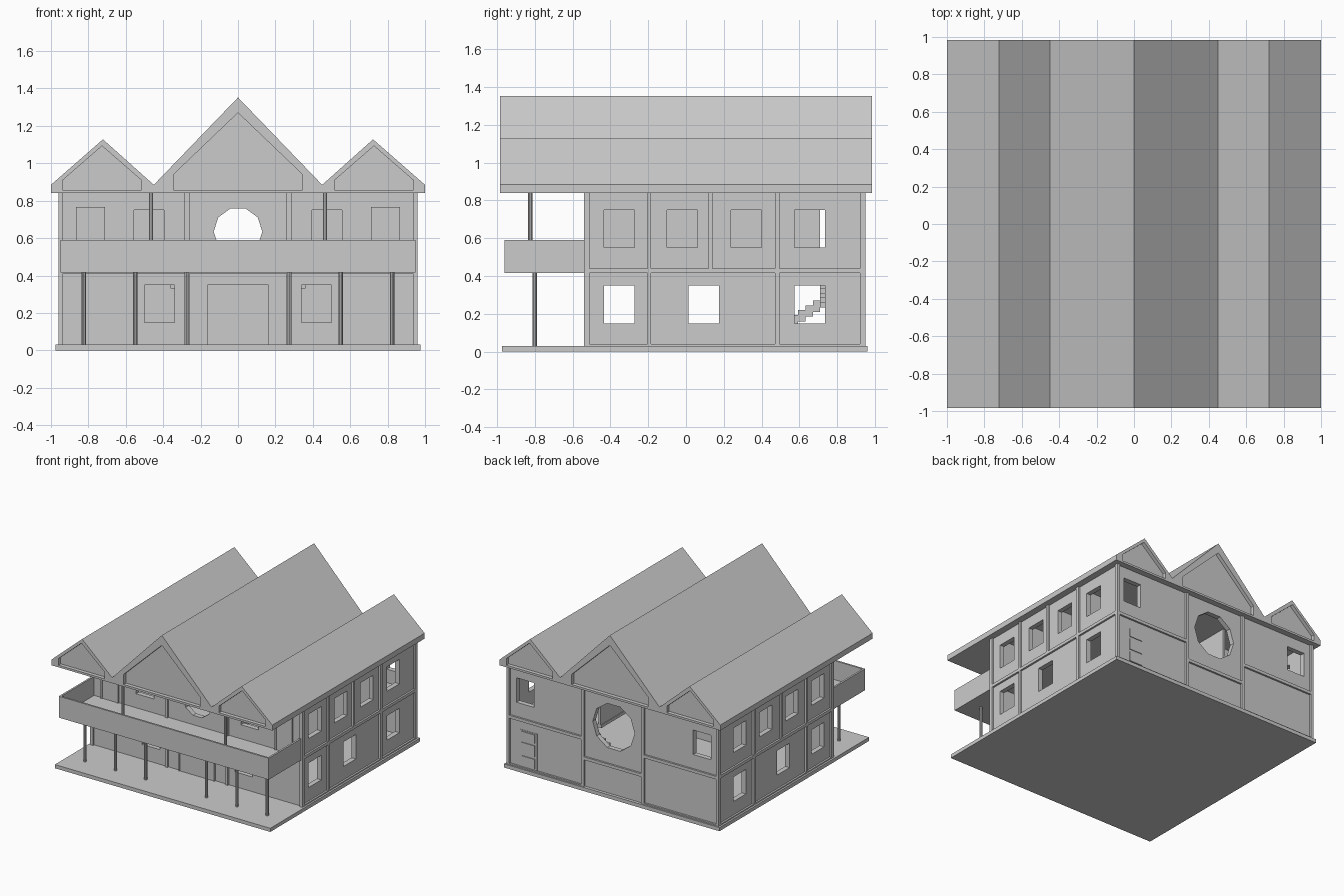
import bpy, bmesh, math
from mathutils import Matrix, Vector

if "Cube" in bpy.data.objects:
    bpy.data.objects.remove(bpy.data.objects["Cube"])


def finish(name, bm, hidden=False):
    bmesh.ops.recalc_face_normals(bm, faces=bm.faces[:])
    me = bpy.data.meshes.new(name)
    bm.to_mesh(me)
    bm.free()
    ob = bpy.data.objects.new(name, me)
    bpy.context.collection.objects.link(ob)
    ob.hide_render = hidden
    if hidden:
        ob.display_type = 'WIRE'
        ob.hide_set(True)
    return ob


def box(bm, x0, x1, y0, y1, z0, z1):
    m = (Matrix.Translation(((x0 + x1) / 2, (y0 + y1) / 2, (z0 + z1) / 2))
         @ Matrix.Diagonal((x1 - x0, y1 - y0, z1 - z0, 1)))
    return bmesh.ops.create_cube(bm, size=1, matrix=m)['verts']


def boxes(name, items, hidden=False):
    bm = bmesh.new()
    for b in items:
        box(bm, *b)
    return finish(name, bm, hidden)


def both(items):
    """Items plus their mirror image in x."""
    return items + [(-b[1], -b[0]) + tuple(b[2:]) for b in items]


def prism(bm, pts, y0, y1):
    """Extrude an (x, z) outline along y."""
    f = bm.faces.new([bm.verts.new((x, y0, z)) for x, z in pts])
    g = bmesh.ops.extrude_face_region(bm, geom=[f])['geom']
    for v in g:
        if isinstance(v, bmesh.types.BMVert):
            v.co.y = y1


def cut(ob, cutter):
    mod = ob.modifiers.new('openings', 'BOOLEAN')
    mod.object = cutter
    mod.operation = 'DIFFERENCE'
    mod.solver = 'EXACT'


def ring(r, cz, n=10):
    return [(r * math.cos(2 * math.pi * i / n), cz + r * math.sin(2 * math.pi * i / n))
            for i in range(n)]


# ground slab
boxes('ground_slab', [(-.975, .975, -.975, .96, 0, .03)])

# wall shell with a hollow inside
bm = bmesh.new()
box(bm, -.945, .945, -.525, .935, .028, .845)
me_in = box(bm, -.905, .905, -.485, .895, .045, .835)
walls_inner = {f for v in me_in for f in v.link_faces}
me = bpy.data.meshes.new('walls')
bmesh.ops.recalc_face_normals(bm, faces=[f for f in bm.faces if f not in walls_inner])
bmesh.ops.recalc_face_normals(bm, faces=list(walls_inner))
bmesh.ops.reverse_faces(bm, faces=list(walls_inner))
bm.to_mesh(me)
bm.free()
walls = bpy.data.objects.new('walls', me)
bpy.context.collection.objects.link(walls)

# window openings
bm = bmesh.new()
up, low = (.55, .75), (.15, .35)
for y in (-.435, -.1, .237, .575):
    box(bm, -1.1, 1.1, y, y + .162, *up)
for y in (-.435, .012, .575):
    box(bm, -1.1, 1.1, y, y + .162, *low)
for b in both([(.395, .555, -.6, -.46, *up), (.34, .5, -.6, -.46, *low),
               (.72, .88, .85, 1, *up)]):
    box(bm, *b)
prism(bm, ring(.13, .635), -.6, -.46)
prism(bm, ring(.19, .58), .85, 1)
cut(walls, finish('window_cutters', bm, True))

# timber frame: corners, side columns and beams
xs = (.94, .96)
frame = [(.935, .96, -.54, -.51, .03, .84), (.935, .96, .92, .95, .03, .84),
         (*xs, -.205, -.185, .03, .84), (*xs, .12, .14, .44, .84),
         (*xs, .47, .495, .03, .84), (*xs, -.52, .93, .415, .44),
         (*xs, -.52, .93, .03, .04)]
# front and back frame
for ya, yb in ((-.54, -.52), (.93, .95)):
    frame += [(.26, .285, ya, yb, .03, .84), (.28, .94, ya, yb, .41, .435)]
frame += [(.28, .94, .93, .95, .03, .04)]
boxes('timber_frame', both(frame) + [(-.27, .27, .93, .95, .25, .275),
                                     (-.27, .27, -.54, -.52, .41, .435)])

# doors with their surrounds
boxes('front_door', both([(0, .15, -.535, -.52, .03, .34), (.15, .162, -.54, -.52, .03, .352)])
      + [(-.15, .15, -.54, -.52, .34, .352)])
boxes('balcony_doors', both([(.72, .855, -.533, -.52, .43, .757), (.71, .72, -.54, -.52, .43, .767),
                             (.855, .865, -.54, -.52, .43, .767), (.72, .855, -.54, -.52, .757, .767)]))
boxes('back_door', [(.69, .85, .93, .938, .04, .34), (.71, .83, .93, .944, .05, .13),
                    (.71, .83, .93, .944, .15, .24), (.71, .83, .93, .944, .26, .33)])

# upper floor around the stair well
boxes('upper_floor', [(-.91, .91, -.49, .36, .415, .44)]
      + both([(.27, .91, .36, .71, .415, .44), (.45, .91, .71, .9, .415, .44)]))
boxes('partition_walls', both([(.275, .295, -.49, .71, .44, .836),
                               (.295, .91, -.205, -.185, .44, .836),
                               (.295, .91, .12, .14, .44, .836),
                               (.295, .91, .47, .49, .44, .836)]))

# stairs: main flight, landing, two side flights
bm = bmesh.new()
n = 9
for i in range(n):
    y = .36 + i * .35 / n
    z = .045 + (i + 1) * .225 / n
    box(bm, -.14, .14, y, y + .35 / n, max(.04, z - .06), z)
box(bm, -.14, .14, .71, .9, .25, .27)
n = 7
for i in range(n):
    x = .14 + i * .31 / n
    z = .27 + (i + 1) * .17 / n
    for b in both([(x, x + .31 / n, .71, .9, z - .06, z)]):
        box(bm, *b)
finish('stairs', bm)

# balcony
boxes('balcony', [(-.95, .95, -.96, -.52, .415, .435), (-.95, .95, -.96, -.945, .435, .59)]
      + both([(.935, .95, -.945, -.54, .435, .59)]))

# round posts
bm = bmesh.new()
posts = [(x, -.8, .03, .42) for x in (.275, .55, .825)] + [(.465, -.825, .43, .85)]
for x, y, z0, z1 in posts:
    for s in (-1, 1):
        bmesh.ops.create_cone(bm, cap_ends=True, segments=10, radius1=.012, radius2=.012,
                              depth=z1 - z0, matrix=Matrix.Translation((s * x, y, (z0 + z1) / 2)))
finish('posts', bm)

# triple gabled roof with recessed gable panels
bm = bmesh.new()
prism(bm, [(-1, .84), (-1, .885), (-.722, 1.128), (-.45, .885), (0, 1.352),
           (.45, .885), (.722, 1.128), (1, .885), (1, .84)], -.985, .985)
roof = finish('roof', bm)
bm = bmesh.new()
for ya, yb in ((-1.1, -.955), (.955, 1.1)):
    for cx, w, sh, top in ((0, .345, .94, 1.27), (-.727, .21, .91, 1.093), (.727, .21, .91, 1.093)):
        prism(bm, [(cx - w, .857), (cx - w, sh), (cx, top), (cx + w, sh), (cx + w, .857)], ya, yb)
cut(roof, finish('gable_cutters', bm, True))
